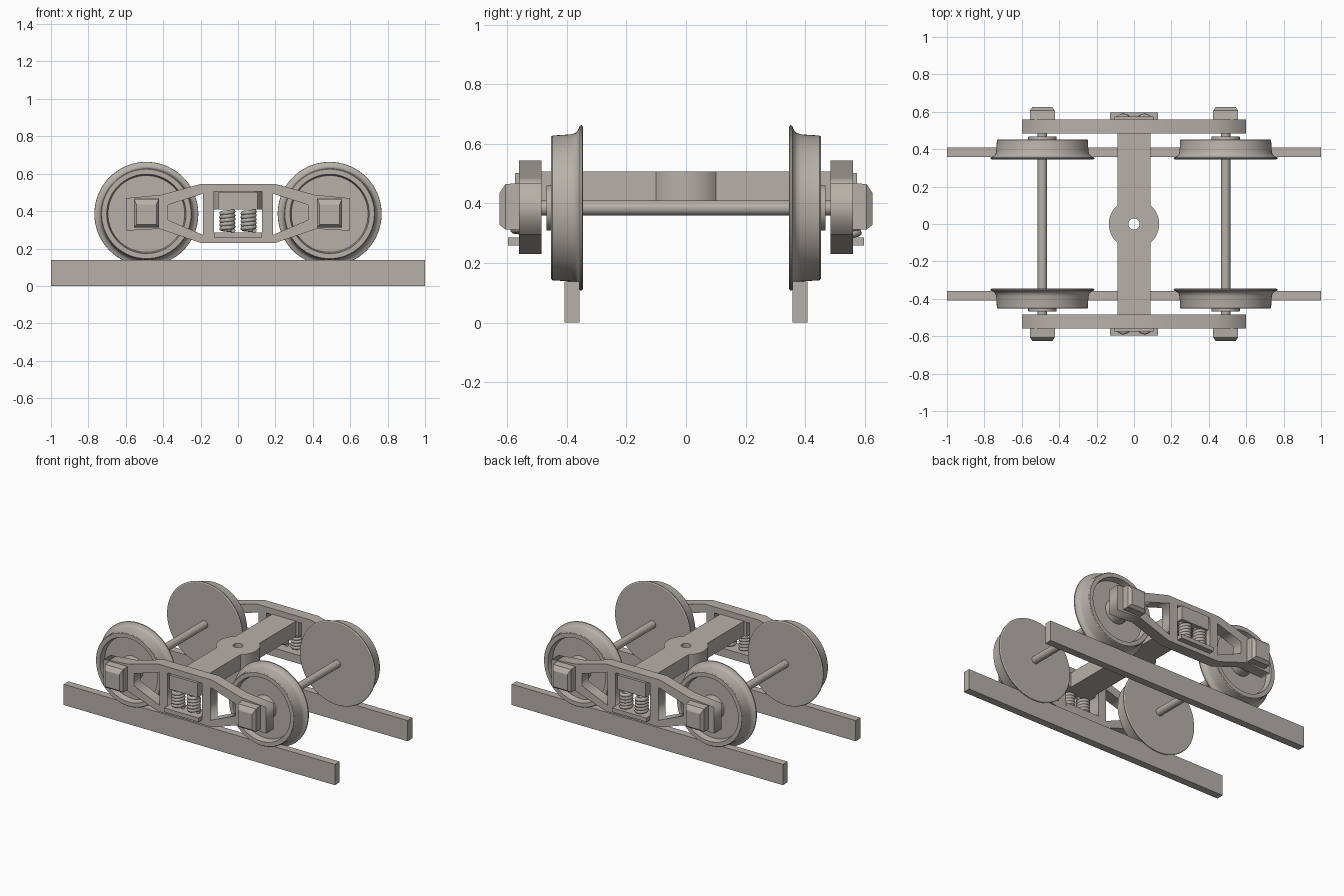
import bpy, bmesh, math
from mathutils import Matrix, Vector

cube = bpy.data.objects.get("Cube")
if cube:
    bpy.data.objects.remove(cube, do_unlink=True)

COLOR = (0.47, 0.44, 0.395, 1)
metal = bpy.data.materials.new("warm_grey_metal")
metal.use_nodes = True
metal.diffuse_color = COLOR
metal.node_tree.nodes["Principled BSDF"].inputs["Base Color"].default_value = COLOR

AXLE_X, AXLE_Z = 0.49, 0.385
UPRIGHT = Matrix.Rotation(math.pi / 2, 4, 'X')


def activate(obj):
    bpy.ops.object.select_all(action='DESELECT')
    obj.select_set(True)
    bpy.context.view_layer.objects.active = obj


def finish(name, bm, loc=(0, 0, 0), smooth=False):
    """Clean up a bmesh and turn it into a named object."""
    bmesh.ops.remove_doubles(bm, verts=bm.verts, dist=1e-5)
    bmesh.ops.recalc_face_normals(bm, faces=bm.faces)
    mesh = bpy.data.meshes.new(name)
    bm.to_mesh(mesh)
    bm.free()
    mesh.materials.append(metal)
    obj = bpy.data.objects.new(name, mesh)
    obj.location = loc
    bpy.context.collection.objects.link(obj)
    if smooth:
        activate(obj)
        bpy.ops.object.shade_smooth_by_angle(angle=math.radians(30))
    return obj


def box(name, x0, x1, y0, y1, z0, z1):
    bm = bmesh.new()
    bmesh.ops.create_cube(bm, size=1)
    bmesh.ops.scale(bm, verts=bm.verts, vec=(x1 - x0, abs(y1 - y0), z1 - z0))
    centre = ((x0 + x1) / 2, (y0 + y1) / 2, (z0 + z1) / 2)
    return finish(name, bm, centre)


def lathe(name, profile, loc, side=1, steps=72):
    """Spin (radius, y) points around the y axis."""
    bm = bmesh.new()
    vs = [bm.verts.new((r, side * y, 0)) for r, y in profile]
    edges = [bm.edges.new(p) for p in zip(vs, vs[1:])]
    bmesh.ops.spin(bm, geom=vs + edges, cent=(0, 0, 0), axis=(0, 1, 0),
                   angle=2 * math.pi, steps=steps)
    return finish(name, bm, loc, True)


def plate(name, loops, thickness, matrix, smooth=False):
    """Extrude an outline with holes, then place it."""
    data = bpy.data.curves.new(name, 'CURVE')
    data.dimensions, data.fill_mode = '2D', 'BOTH'
    data.extrude = thickness / 2
    for loop in loops:
        sp = data.splines.new('POLY')
        sp.points.add(len(loop) - 1)
        for p, (x, y) in zip(sp.points, loop):
            p.co = (x, y, 0, 1)
        sp.use_cyclic_u = True
    temp = bpy.data.objects.new(name + "_outline", data)
    bpy.context.collection.objects.link(temp)
    bpy.context.view_layer.update()
    mesh = bpy.data.meshes.new_from_object(
        temp.evaluated_get(bpy.context.evaluated_depsgraph_get()))
    bm = bmesh.new()
    bm.from_mesh(mesh)
    bm.transform(matrix)
    bpy.data.objects.remove(temp, do_unlink=True)
    bpy.data.meshes.remove(mesh)
    return finish(name, bm, smooth=smooth)


def spring(name, loc, height, radius, wire, turns):
    data = bpy.data.curves.new(name, 'CURVE')
    data.dimensions = '3D'
    data.bevel_depth, data.bevel_resolution = wire, 2
    data.use_fill_caps = True
    n = turns * 20
    sp = data.splines.new('POLY')
    sp.points.add(n)
    for i, p in enumerate(sp.points):
        a = 2 * math.pi * turns * i / n
        p.co = (radius * math.cos(a), radius * math.sin(a),
                wire + (height - 2 * wire) * i / n, 1)
    obj = bpy.data.objects.new(name, data)
    obj.location = loc
    bpy.context.collection.objects.link(obj)
    activate(obj)
    bpy.ops.object.convert(target='MESH')
    obj = bpy.context.object
    obj.data.materials.clear()
    obj.data.materials.append(metal)
    bpy.ops.object.shade_smooth_by_angle(angle=math.radians(50))


def mirrored(half):
    return half + [(-x, z) for x, z in reversed(half)]


def flip(loop):
    return [(-x, z) for x, z in reversed(loop)]


# Side frame outline and its window openings
frame = mirrored([(-0.6, 0.295), (-0.6, 0.469), (-0.41, 0.487), (-0.2, 0.545)])
frame = frame[:8] + [(0.42, 0.305), (0.2, 0.23), (-0.2, 0.23), (-0.42, 0.305)]
end_window = [(-0.375, 0.353), (-0.375, 0.433), (-0.188, 0.493), (-0.188, 0.273)]
centre_window = [(-0.128, 0.26), (-0.128, 0.505), (0.128, 0.505), (0.128, 0.26)]

# Wheel cross-section: flat back, flange, tapered tread, recessed web, hub
wheel = [(0, 0.346), (0.272, 0.346), (0.278, 0.35), (0.277, 0.356), (0.262, 0.362),
         (0.252, 0.371), (0.247, 0.385), (0.243, 0.448), (0.239, 0.453),
         (0.212, 0.453), (0.205, 0.412), (0.08, 0.412), (0.075, 0.469), (0, 0.469)]

for s, tag in ((1, "back"), (-1, "front")):
    box(f"rail_{tag}", -1, 1, s * 0.358, s * 0.408, 0, 0.138)
    plate(f"side_frame_{tag}", [frame, end_window, flip(end_window), centre_window],
          0.075, Matrix.Translation((0, s * 0.5225, 0)) @ UPRIGHT)
    box(f"spring_seat_{tag}", -0.127, 0.127, s * 0.485, s * 0.597, 0.259, 0.286)
    box(f"bolster_end_{tag}", -0.105, 0.105, s * 0.487, s * 0.574, 0.408, 0.503)
    for e, end in ((1, "left"), (-1, "right")):
        spring(f"spring_{tag}_{end}", (e * 0.057, s * 0.547, 0.284), 0.126,
               0.031, 0.0125, 5)
        lathe(f"wheel_{tag}_{end}", wheel, (e * AXLE_X, 0, AXLE_Z), s)
        # Bearing box with a chamfered cap
        bm = bmesh.new()
        rings = []
        for y, w, lo, hi in ((0.555, 0.067, 0.312, 0.469), (0.606, 0.067, 0.312, 0.465),
                             (0.626, 0.053, 0.328, 0.435)):
            rings.append([bm.verts.new((x, s * y, z)) for x, z in
                          ((-w, lo), (w, lo), (w, hi), (-w, hi))])
        for a, b in zip(rings, rings[1:]):
            for i in range(4):
                j = (i + 1) % 4
                bm.faces.new((a[i], a[j], b[j], b[i]))
        bm.faces.new(rings[0])
        bm.faces.new(rings[-1])
        finish(f"bearing_box_{tag}_{end}", bm, (e * AXLE_X, 0, 0))

# Axles
for e, end in ((1, "left"), (-1, "right")):
    lathe(f"axle_{end}", [(0, -0.5), (0.025, -0.5), (0.025, 0.5), (0, 0.5)],
          (e * AXLE_X, 0, AXLE_Z), steps=32)

# Bolster beam with a round centre bowl and pivot hole
HALF, BOWL = 0.088, 0.134
a0 = math.acos(HALF / BOWL)
arc = [(BOWL * math.cos(a0 * t / 12), BOWL * math.sin(a0 * t / 12))
       for t in range(-12, 13)]
right_edge = [(HALF, -0.5)] + arc + [(HALF, 0.5)]
outline = right_edge + [(-x, y) for x, y in reversed(right_edge)]
hole = [(0.03 * math.cos(k * math.pi / 16), 0.03 * math.sin(k * math.pi / 16))
        for k in range(32)]
plate("bolster", [outline, hole], 0.1, Matrix.Translation((0, 0, 0.458)), True)
